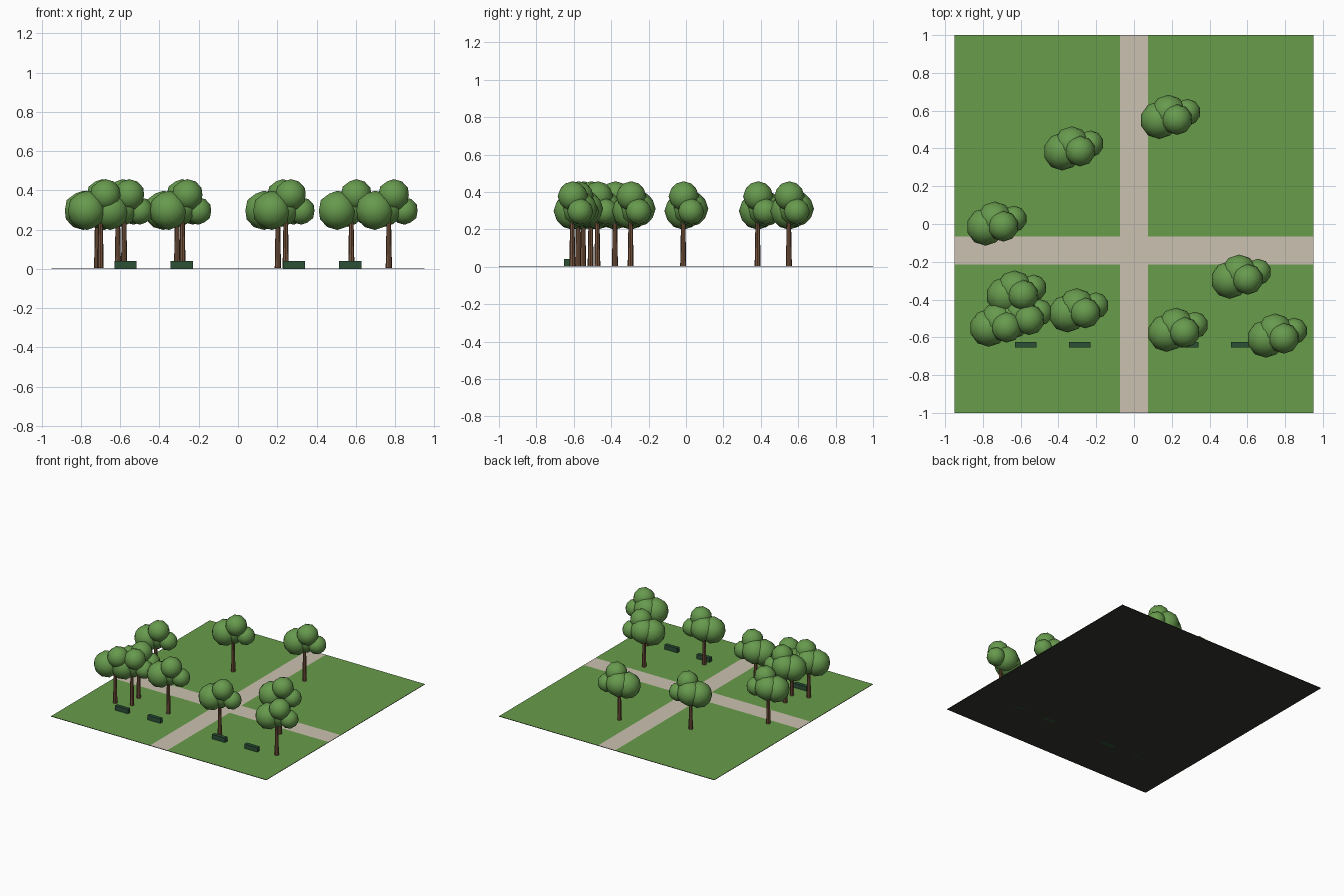
import bpy, bmesh
from mathutils import Matrix, Vector

if "Cube" in bpy.data.objects:
    bpy.data.objects.remove(bpy.data.objects["Cube"])


def material(name, rgb):
    m = bpy.data.materials.new(name)
    m.diffuse_color = (*rgb, 1)
    m.use_nodes = True
    m.node_tree.nodes["Principled BSDF"].inputs["Base Color"].default_value = m.diffuse_color
    return m


GRASS = material("grass green", (0.138, 0.335, 0.068))
PATH = material("path beige", (0.6, 0.545, 0.44))
LEAF = material("leaf green", (0.136, 0.323, 0.075))
BARK = material("bark brown", (0.19, 0.095, 0.05))
BENCH = material("bench dark green", (0.025, 0.08, 0.037))
BASE = material("base charcoal", (0.037, 0.041, 0.031))


def to_mesh(bm, name, *mats):
    me = bpy.data.meshes.new(name)
    bm.to_mesh(me)
    bm.free()
    for m in mats:
        me.materials.append(m)
    return me


def place(name, me, loc=(0, 0, 0)):
    ob = bpy.data.objects.new(name, me)
    ob.location = loc
    bpy.context.collection.objects.link(ob)
    return ob


def box(name, size, mat):
    bm = bmesh.new()
    bmesh.ops.create_cube(bm, size=1)
    bmesh.ops.scale(bm, vec=Vector(size), verts=bm.verts)
    return to_mesh(bm, name, mat)


# Thin dark base plate under the lawn
place("base_plate", box("base", (1.9, 2, 0.003), BASE), (0, 0, 0.0015))

# Lawn: one sheet cut into a 3 x 3 grid, the middle row and column are paths
xs = [-0.95, -0.075, 0.075, 0.95]
ys = [-1, -0.214, -0.066, 1]
bm = bmesh.new()
grid = [[bm.verts.new((x, y, 0.005)) for x in xs] for y in ys]
for j in range(3):
    for i in range(3):
        f = bm.faces.new((grid[j][i], grid[j][i + 1], grid[j + 1][i + 1], grid[j + 1][i]))
        f.material_index = 1 if 1 in (i, j) else 0
place("lawn_with_paths", to_mesh(bm, "lawn", GRASS, PATH))

# Tree trunk: slim tapered post
bm = bmesh.new()
bmesh.ops.create_cone(bm, cap_ends=True, segments=8, radius1=0.016, radius2=0.011,
                      depth=0.275, matrix=Matrix.Translation((0, 0, 0.1425)))
trunk = to_mesh(bm, "trunk", BARK)

# Tree crown: four overlapping leaf balls (x, y, z, radius)
bm = bmesh.new()
for x, y, z, r in [(-0.07, 0, 0.298, 0.1), (0.025, 0.003, 0.376, 0.081),
                   (-0.02, 0.038, 0.31, 0.096), (0.08, 0.042, 0.295, 0.07)]:
    bmesh.ops.create_icosphere(bm, subdivisions=2, radius=r,
                               matrix=Matrix.Translation((x, y, z)))
for f in bm.faces:
    f.smooth = True
crown = to_mesh(bm, "crown", LEAF)

# Ten identical trees
for x, y in [(0.203, 0.55), (-0.31, 0.383), (-0.717, -0.015), (-0.612, -0.38), (-0.7, -0.55),
             (-0.58, -0.51), (-0.283, -0.474), (0.243, -0.577), (0.577, -0.296), (0.768, -0.608)]:
    place("tree_trunk", trunk, (x, y, 0))
    place("tree_crown", crown, (x, y, 0))

# Four block benches along the front
bench = box("bench", (0.114, 0.029, 0.041), BENCH)
for x in (-0.573, -0.287, 0.285, 0.571):
    place("bench", bench, (x, -0.638, 0.0205))
